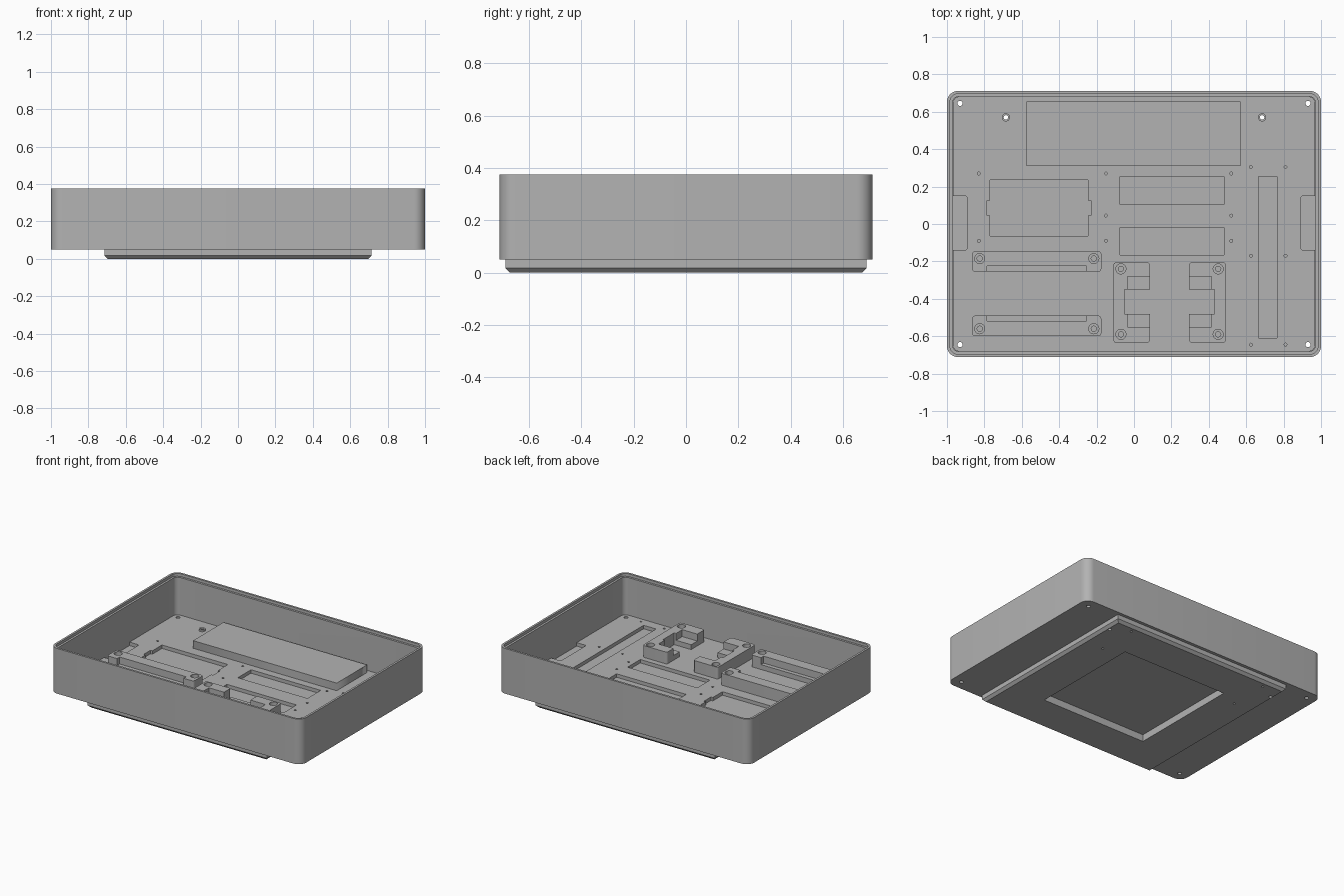
import bpy, bmesh, math

cube = bpy.data.objects.get("Cube")
if cube:
    bpy.data.objects.remove(cube)

grey = bpy.data.materials.new("plain grey")
grey.use_nodes = True
GREY = (0.45, 0.45, 0.45, 1)
grey.diffuse_color = GREY
grey.node_tree.nodes["Principled BSDF"].inputs["Base Color"].default_value = GREY


def activate(ob):
    bpy.ops.object.select_all(action='DESELECT')
    ob.select_set(True)
    bpy.context.view_layer.objects.active = ob


def rect(x0, x1, y0, y1, r=0.0, steps=8):
    """Rectangle outline, with rounded corners when r is set."""
    if not r:
        return [(x0, y0), (x1, y0), (x1, y1), (x0, y1)]
    centres = [(x1 - r, y1 - r), (x0 + r, y1 - r), (x0 + r, y0 + r), (x1 - r, y0 + r)]
    pts = []
    for q, (cx, cy) in enumerate(centres):
        for i in range(steps + 1):
            a = math.pi / 2 * (q + i / steps)
            pts.append((cx + r * math.cos(a), cy + r * math.sin(a)))
    return pts


def circle(x, y, r, n=16):
    return [(x + r * math.cos(2 * math.pi * i / n), y + r * math.sin(2 * math.pi * i / n))
            for i in range(n)]


def prism(name, loops, z0, z1):
    """Extrude an outline with holes between two heights."""
    curve = bpy.data.curves.new(name, 'CURVE')
    curve.dimensions = '2D'
    curve.fill_mode = 'BOTH'
    curve.extrude = (z1 - z0) / 2
    for loop in loops:
        spline = curve.splines.new('POLY')
        spline.points.add(len(loop) - 1)
        for p, (x, y) in zip(spline.points, loop):
            p.co = (x, y, 0, 1)
        spline.use_cyclic_u = True
    ob = bpy.data.objects.new(name, curve)
    bpy.context.collection.objects.link(ob)
    activate(ob)
    bpy.ops.object.convert(target='MESH')
    ob = bpy.context.object
    bm = bmesh.new()
    bm.from_mesh(ob.data)
    bmesh.ops.translate(bm, verts=bm.verts, vec=(0, 0, (z0 + z1) / 2))
    bmesh.ops.remove_doubles(bm, verts=bm.verts, dist=1e-5)
    bmesh.ops.recalc_face_normals(bm, faces=bm.faces)
    bm.to_mesh(ob.data)
    bm.free()
    ob.data.materials.clear()
    ob.data.materials.append(grey)
    return ob


def cut(ob, loop, z0, z1):
    """Remove a prism from an object."""
    cutter = prism("cutter", [loop], z0, z1)
    activate(ob)
    mod = ob.modifiers.new("cut", 'BOOLEAN')
    mod.operation = 'DIFFERENCE'
    mod.solver = 'EXACT'
    mod.object = cutter
    bpy.ops.object.modifier_apply(modifier=mod.name)
    bpy.data.objects.remove(cutter)


def finish(ob):
    activate(ob)
    bpy.ops.object.shade_smooth_by_angle(angle=math.radians(30))


BASE, SHELF, FLOOR, RIM = 0.05, 0.06, 0.085, 0.375
corners = [(sx * 0.93, sy * 0.645) for sx in (-1, 1) for sy in (-1, 1)]
posts = [(-0.685, 0.57), (0.685, 0.57)]
through = [circle(x, y, 0.014) for x, y in corners] + [circle(x, y, 0.012) for x, y in posts]

# Open tray with a stepped rim
tray = prism("tray", [rect(-1, 1, -0.712, 0.712, 0.06)] + through, BASE, RIM)
cut(tray, rect(-0.97, 0.97, -0.682, 0.682, 0.035), SHELF, RIM + 0.1)
cut(tray, rect(-0.985, 0.985, -0.697, 0.697, 0.048), RIM - 0.02, RIM + 0.1)
finish(tray)

# Inner mounting board with pockets, screw holes and side notches
small = [(x, y) for x in (-0.15, 0.52) for y in (0.27, 0.045, -0.09)]
small += [(x, y) for x in (0.625, 0.81) for y in (0.305, -0.17, -0.645)]
small += [(-0.83, 0.27), (-0.83, -0.09)]
pockets = [
    rect(-0.77, -0.245, -0.065, 0.235),
    rect(-0.075, 0.48, 0.105, 0.255),
    rect(-0.075, 0.48, -0.165, -0.02),
    rect(0.665, 0.765, -0.61, 0.255),
]
board = prism("mounting_board",
              [rect(-0.969, 0.969, -0.681, 0.681, 0.035)] + through + pockets
              + [circle(x, y, 0.008, 8) for x, y in small], SHELF, FLOOR)
cut(board, rect(-0.785, -0.23, 0.045, 0.125), SHELF - 0.01, FLOOR + 0.1)
for x0, x1 in ((-1.1, -0.893), (0.893, 1.1)):
    cut(board, rect(x0, x1, -0.14, 0.15, 0.012), SHELF - 0.01, FLOOR + 0.1)
finish(board)

# Raised block at the back
prism("raised_block", [rect(-0.575, 0.57, 0.31, 0.655)], FLOOR, 0.14)

# Short round posts
for i, (x, y) in enumerate(posts):
    finish(prism(f"post_{i + 1}", [circle(x, y, 0.022), circle(x, y, 0.012)], FLOOR, 0.097))

TOP = 0.17


def bracket(name, outline, screws, ledges, gap=None):
    """Block with counterbored screws, lowered ledges and an optional open gap."""
    ob = prism(name, [outline] + [circle(x, y, 0.014) for x, y in screws], FLOOR, TOP)
    for x, y in screws:
        cut(ob, circle(x, y, 0.027, 20), TOP - 0.035, TOP + 0.1)
    for ledge in ledges:
        cut(ob, ledge, 0.12, TOP + 0.1)
    if gap:
        cut(ob, gap, FLOOR - 0.01, TOP + 0.1)
    finish(ob)


# Pair of long rails with facing ledges
for name, side in (("back_rail", 1), ("front_rail", -1)):
    mid = -0.3725
    ys = lambda a, b: sorted((mid + side * a, mid + side * b))
    bracket(name, rect(-0.865, -0.175, *ys(0.1175, 0.2275), 0.015),
            [(x, mid + side * 0.1875) for x in (-0.825, -0.215)],
            [rect(-0.785, -0.255, *ys(0.05, 0.147))])

# Pair of C-shaped clamps facing each other
for name, side in (("right_clamp", -1), ("left_clamp", 1)):
    mid = 0.19
    xs = lambda a, b: sorted((mid + side * a, mid + side * b))
    bracket(name, rect(*xs(0.105, 0.3), -0.635, -0.205, 0.015),
            [(mid + side * 0.26, y) for y in (-0.24, -0.59)],
            [rect(*xs(0.05, 0.225), -0.55, -0.28)],
            rect(*xs(0.05, 0.24), -0.48, -0.35))

# Underside foot: bevelled along its two short sides, with a square recess
foot = prism("foot", [rect(-0.715, 0.715, -0.69, 0.69), rect(-0.42, 0.42, -0.41, 0.41)]
             + [circle(x, y, 0.012) for x, y in posts]
             + [circle(sx * 0.56, y, 0.008, 8) for sx in (-1, 1) for y in (0.35, 0.64)],
             0, BASE)
bm = bmesh.new()
bm.from_mesh(foot.data)
long_edges = [e for e in bm.edges
              if all(abs(v.co.x) > 0.71 and v.co.z < 0.001 for v in e.verts)]
bmesh.ops.bevel(bm, geom=long_edges, offset=0.018, segments=1, affect='EDGES')
bm.to_mesh(foot.data)
bm.free()
finish(foot)
